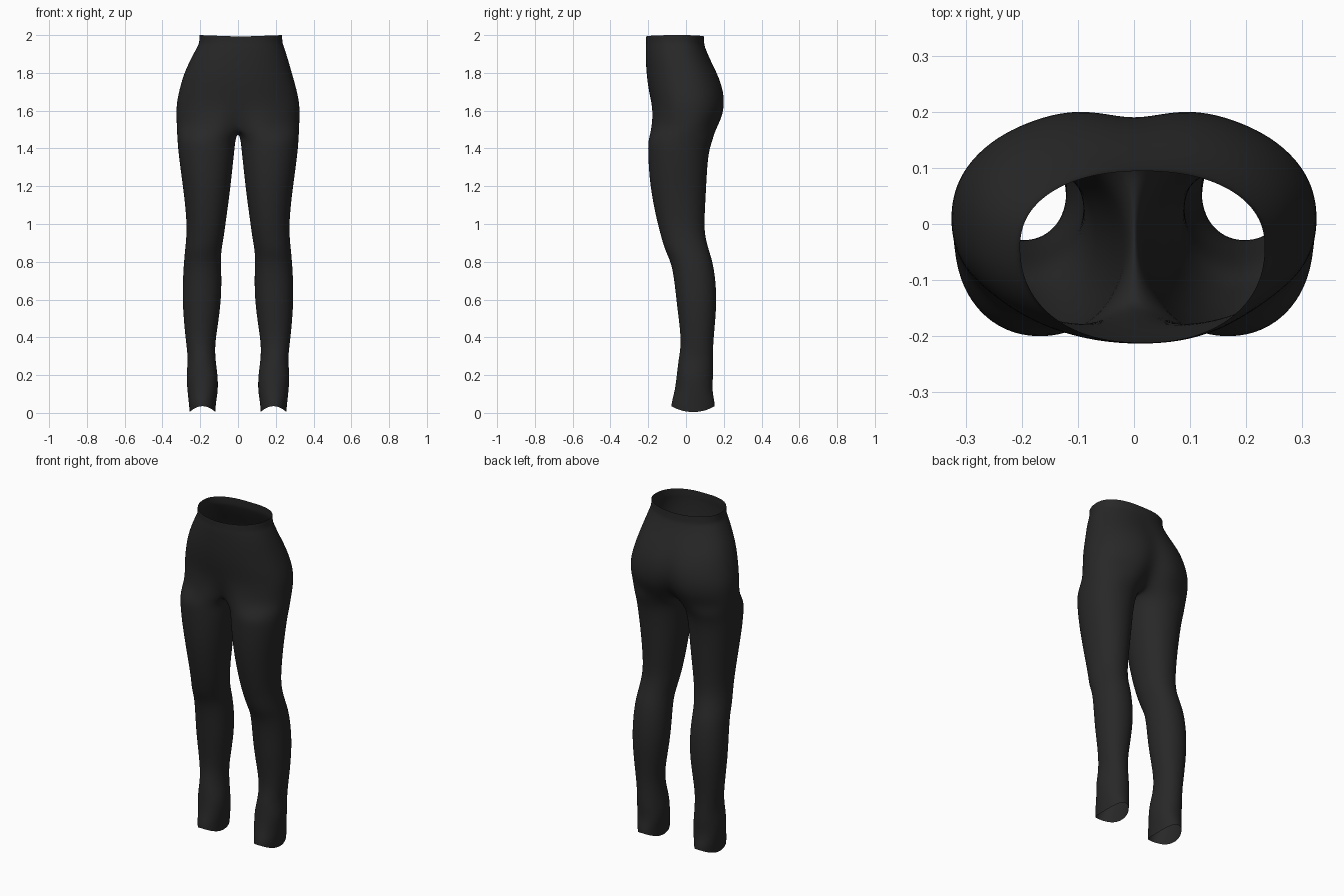
import bpy
import bmesh
import math

cube = bpy.data.objects.get("Cube")
if cube:
    bpy.data.objects.remove(cube, do_unlink=True)

STEPS = 24          # points round one leg
INNER = 6           # steps that lie on the crotch side
OUTER = STEPS - INNER

# Hip rows: height, half width, front y, back y, widest y, front cleft, back cleft
HIPS = [
    (2.00, .219, -.212, .095, -.04, 0, 0),
    (1.96, .221, -.212, .097, -.04, 0, 0),
    (1.945, .227, -.214, .100, -.04, 0, 0),
    (1.88, .255, -.214, .125, -.03, 0, .002),
    (1.80, .286, -.210, .170, -.01, 0, .008),
    (1.72, .309, -.200, .204, 0, 0, .018),
    (1.64, .327, -.186, .215, .01, .003, .028),
    (1.57, .327, -.188, .205, .01, .025, .045),
    (1.51, .325, -.198, .176, .005, .060, .065),
]

# Leg rows: height, inner x, outer x, front y, back y
LEGS = [
    (1.45, .012, .322, -.202, .145),
    (1.39, .018, .318, -.202, .122),
    (1.28, .030, .304, -.198, .112),
    (1.16, .043, .287, -.184, .106),
    (1.02, .063, .273, -.156, .098),
    (.94, .073, .273, -.134, .100),
    (.86, .088, .281, -.112, .122),
    (.80, .090, .287, -.080, .142),
    (.70, .086, .293, -.062, .158),
    (.58, .090, .294, -.050, .163),
    (.46, .107, .285, -.034, .153),
    (.36, .122, .274, -.026, .144),
    (.28, .120, .265, -.040, .143),
    (.20, .106, .274, -.052, .142),
    (.12, .104, .268, -.058, .140),
    (.06, .116, .262, -.076, .152),
    (.02, .120, .256, -.078, .153),
]


def power(v, p):
    return math.copysign(abs(v) ** p, v)


def hip_row(row):
    """Half ring from front centre round the side to back centre."""
    z, width, front, back, mid, cleft_f, cleft_b = row
    points = []
    for i in range(OUTER + 1):
        t = math.pi * i / OUTER
        x = width * power(math.sin(t), .9) if 0 < i < OUTER else 0
        c = power(math.cos(t), .9)
        near = max(0, 1 - x / .14) ** 2
        if c > 0:
            y = mid + (front - mid) * c + cleft_f * near
        else:
            y = mid - (back - mid) * c - cleft_b * near
        top_curve = -.008 * (1 - x / width) if z > 1.93 else 0
        points.append((x, y, z + top_curve))
    return points


def leg_row(row):
    """Closed ring: front inside, round the outside, back along the inside."""
    z, inner, outer, front, back = row
    cx, cy = (inner + outer) / 2, (front + back) / 2
    rx, ry = (outer - inner) / 2, (back - front) / 2
    slack = max(0, 1 - abs(z - .2) / .16)
    points = []
    for i in range(STEPS):
        a = 2 * math.pi * (i + INNER / 2) / STEPS
        r = 1 + .035 * slack * math.sin(3 * a + 30 * z)
        hem = -.016 * math.cos(2 * a) if z < .04 else 0
        points.append((cx - rx * r * power(math.cos(a), .95),
                       cy - ry * r * power(math.sin(a), .95), z + hem))
    return points


def bridge(bm, upper, lower, side, closed):
    count = len(upper)
    for i in range(count if closed else count - 1):
        j = (i + 1) % count
        face = [upper[i], lower[i], lower[j], upper[j]]
        bm.faces.new(face if side > 0 else face[::-1])


def add_side(bm, side):
    def verts(points):
        return [bm.verts.new((side * x, y, z)) for x, y, z in points]

    # Hip half
    rings = [verts(hip_row(row)) for row in HIPS]
    for upper, lower in zip(rings, rings[1:]):
        bridge(bm, upper, lower, side, False)

    # Crotch seam joins the back centre to the front centre
    last = rings[-1]
    start, end = last[-1].co, last[0].co
    seam = []
    for i in range(1, INNER):
        p = start.lerp(end, i / INNER)
        p.z -= .028 * math.sin(math.pi * i / INNER)
        seam.append(bm.verts.new(p))

    # Leg tube
    upper = last + seam
    for row in LEGS:
        lower = verts(leg_row(row))
        bridge(bm, upper, lower, side, True)
        upper = lower


fabric = bpy.data.materials.new("charcoal_fabric")
fabric.use_nodes = True
color = (.021, .021, .021, 1)
fabric.diffuse_color = color
fabric.node_tree.nodes["Principled BSDF"].inputs["Base Color"].default_value = color

bm = bmesh.new()
for side in (1, -1):
    add_side(bm, side)
bmesh.ops.remove_doubles(bm, verts=bm.verts, dist=.0005)
# The waist opening sits slightly to the left
for v in bm.verts:
    v.co.x += .015 * min(1, max(0, (v.co.z - 1.8) / .15))
bmesh.ops.recalc_face_normals(bm, faces=bm.faces)

mesh = bpy.data.meshes.new("leggings")
bm.to_mesh(mesh)
bm.free()
mesh.materials.append(fabric)
leggings = bpy.data.objects.new("leggings", mesh)
bpy.context.collection.objects.link(leggings)

smooth = leggings.modifiers.new("smooth_cloth", 'SUBSURF')
smooth.levels = smooth.render_levels = 2
for poly in mesh.polygons:
    poly.use_smooth = True
